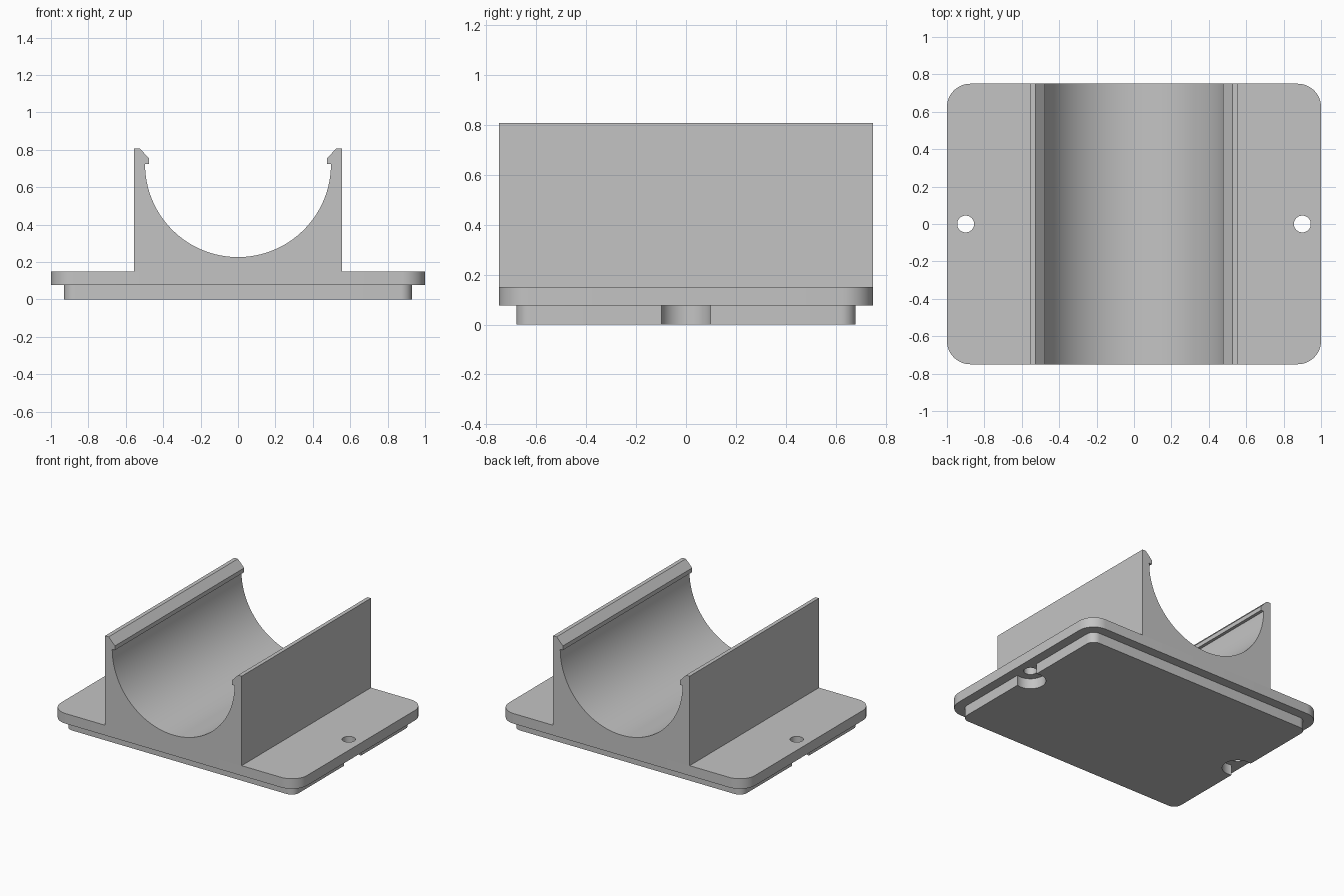
import bpy
import bmesh
from math import sin, cos, pi, radians, asin
from mathutils import Vector

default = bpy.data.objects.get("Cube")
if default:
    bpy.data.objects.remove(default, do_unlink=True)

# Single plain grey material
grey = bpy.data.materials.new("plain_grey")
grey.use_nodes = True
colour = (0.55, 0.55, 0.55, 1)
grey.diffuse_color = colour
grey.node_tree.nodes["Principled BSDF"].inputs["Base Color"].default_value = colour


def arc(cx, cy, r, start, end, steps):
    """Points along a circular arc, angles in radians."""
    angles = [start + (end - start) * i / steps for i in range(steps + 1)]
    return [(cx + r * cos(a), cy + r * sin(a)) for a in angles]


def extrude(name, outline, place, direction):
    """Close an outline into a face and extrude it into a solid."""
    bm = bmesh.new()
    face = bm.faces.new([bm.verts.new(place(u, v)) for u, v in outline])
    moved = bmesh.ops.extrude_face_region(bm, geom=[face])["geom"]
    bmesh.ops.translate(bm, vec=Vector(direction),
                        verts=[g for g in moved if isinstance(g, bmesh.types.BMVert)])
    bmesh.ops.recalc_face_normals(bm, faces=bm.faces)
    mesh = bpy.data.meshes.new(name)
    bm.to_mesh(mesh)
    bm.free()
    mesh.materials.append(grey)
    obj = bpy.data.objects.new(name, mesh)
    bpy.context.collection.objects.link(obj)
    return obj


def rounded_slab(name, half_x, half_y, r, z0, z1):
    outline = []
    for i, (sx, sy) in enumerate([(1, 1), (-1, 1), (-1, -1), (1, -1)]):
        outline += arc(sx * (half_x - r), sy * (half_y - r), r,
                       i * pi / 2, (i + 1) * pi / 2, 12)
    return extrude(name, outline, lambda u, v: (u, v, z0), (0, 0, z1 - z0))


def drill(obj, x, r, z0, z1):
    """Cut a vertical round hole on the centre line."""
    circle = arc(x, 0, r, 0, 2 * pi, 48)[:-1]
    cutter = extrude("hole_cutter", circle, lambda u, v: (u, v, z0), (0, 0, z1 - z0))
    cutter.hide_render = True
    mod = obj.modifiers.new("hole", "BOOLEAN")
    mod.operation = "DIFFERENCE"
    mod.solver = "EXACT"
    mod.object = cutter
    bpy.context.view_layer.objects.active = obj
    bpy.ops.object.modifier_apply(modifier=mod.name)
    bpy.data.objects.remove(cutter, do_unlink=True)


# Flange plate with screw holes, and the inset plug with head recesses
step_z, top_z = 0.076, 0.15
flange = rounded_slab("flange_plate", 1, 0.75, 0.125, step_z, top_z)
plug = rounded_slab("inset_base", 0.93, 0.68, 0.06, 0, step_z)
for side in (-1, 1):
    drill(flange, side * 0.9, 0.045, 0, 0.3)
    drill(plug, side * 0.9, 0.103, -0.1, 0.2)

# Cradle: round channel between two walls tipped with snap hooks
wall, bore, bore_z = 0.555, 0.497, 0.723
hook = [(wall, 0.807), (0.526, 0.807), (0.475, 0.754), (0.475, bore_z)]
channel = arc(0, bore_z, bore, 0, -pi, 64)
profile = ([(wall, top_z)] + hook + channel
           + [(-x, z) for x, z in reversed(hook)] + [(-wall, top_z)])
cradle = extrude("cradle", profile, lambda u, v: (u, -0.75, v), (0, 1.5, 0))

# Smooth the curved surfaces, keep hard edges crisp
bpy.ops.object.select_all(action="DESELECT")
for part in (flange, plug, cradle):
    part.select_set(True)
bpy.context.view_layer.objects.active = cradle
bpy.ops.object.shade_smooth_by_angle(angle=radians(30))
